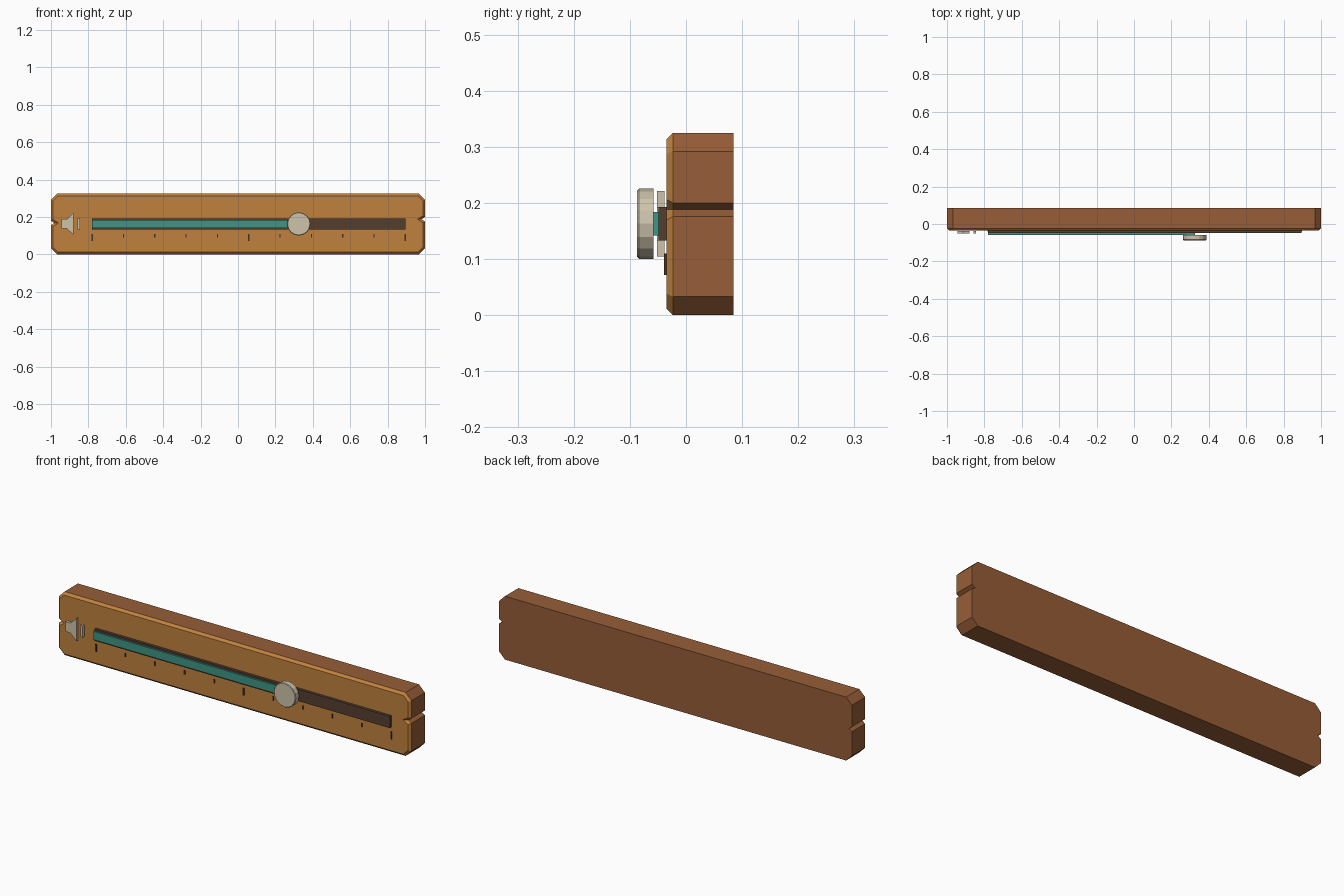
import bpy, bmesh, math
from mathutils import Matrix

if "Cube" in bpy.data.objects:
    bpy.data.objects.remove(bpy.data.objects["Cube"], do_unlink=True)


def material(name, rgb):
    m = bpy.data.materials.new(name)
    m.use_nodes = True
    m.diffuse_color = (*rgb, 1)
    m.node_tree.nodes["Principled BSDF"].inputs["Base Color"].default_value = (*rgb, 1)
    return m


BROWN = material("brown wood", (0.31, 0.11, 0.038))
OCHRE = material("ochre wood", (0.53, 0.22, 0.048))
DARK = material("dark brown", (0.09, 0.048, 0.03))
TICK = material("tick brown", (0.06, 0.03, 0.016))
TEAL = material("teal", (0.05, 0.30, 0.23))
CREAM = material("cream", (0.62, 0.55, 0.41))

MID = 0.163          # height of the slider axis
FACE = -0.035        # front plane of the board


def finish(name, bm, *mats):
    bmesh.ops.recalc_face_normals(bm, faces=bm.faces)
    mesh = bpy.data.meshes.new(name)
    bm.to_mesh(mesh)
    bm.free()
    for m in mats:
        mesh.materials.append(m)
    ob = bpy.data.objects.new(name, mesh)
    bpy.context.collection.objects.link(ob)
    return ob


def prism(outline, back, front):
    """Extrude an x/z outline from back to front; returns bmesh and front face."""
    bm = bmesh.new()
    base = bm.faces.new([bm.verts.new((x, back, z)) for x, z in outline])
    new = bmesh.ops.extrude_face_region(bm, geom=[base], use_keep_orig=True)["geom"]
    bmesh.ops.translate(bm, vec=(0, front - back, 0),
                        verts=[v for v in new if isinstance(v, bmesh.types.BMVert)])
    bmesh.ops.recalc_face_normals(bm, faces=bm.faces)
    return bm, next(f for f in new if isinstance(f, bmesh.types.BMFace))


def plate(name, x0, x1, z0, z1, back, front, mat):
    bm, _ = prism([(x0, z0), (x1, z0), (x1, z1), (x0, z1)], back, front)
    return finish(name, bm, mat)


# Board: chamfered corners, a small V notch in each end, bevelled ochre front
def end(side, notch):
    c, h, d, top = 0.033, 0.012, 0.018, 0.325
    pts = [(1 - c, 0), (1, c), (1, notch - h), (1 - d, notch),
           (1, notch + h), (1, top - c), (1 - c, top)]
    return [(side * x, z) for x, z in pts]


bm, front = prism(end(1, 0.188) + end(-1, 0.168)[::-1], 0.085, -0.023)
rim = bmesh.ops.inset_region(bm, faces=[front], thickness=0.012, depth=0.012,
                             use_even_offset=True)["faces"]
for f in [front, *rim]:
    f.material_index = 1
finish("board", bm, BROWN, OCHRE)

# Slider track and its filled part
START, STOP, VALUE = -0.78, 0.895, 0.325
plate("track", START, STOP, MID - 0.03, MID + 0.03, FACE, -0.049, DARK)
plate("track_fill", START, VALUE, MID - 0.021, MID + 0.021, -0.049, -0.058, TEAL)

# Knob
bm = bmesh.new()
bmesh.ops.create_cone(bm, cap_ends=True, segments=16, radius1=0.0625, radius2=0.0625,
                      depth=0.029, matrix=Matrix.Translation((VALUE, -0.0725, MID))
                      @ Matrix.Rotation(math.pi / 2, 4, "X"))
rim_edges = [e for e in bm.edges if all(v.co.y < -0.08 for v in e.verts)]
bmesh.ops.bevel(bm, geom=rim_edges, offset=0.003, segments=1, affect="EDGES")
finish("knob", bm, CREAM)

# Scale ticks, longer at both ends and the middle
for i in range(11):
    x = START + (STOP - START) * i / 10
    major = i % 5 == 0
    w = 0.004 if major else 0.003
    plate(f"tick_{i}", x - w, x + w, 0.072 if major else 0.09, 0.11, FACE, -0.039, TICK)

# Speaker icon: horn and one sound wave bar
half = [(-0.943, 0.025), (-0.915, 0.025), (-0.88, 0.058)]
horn = [(x, MID + h) for x, h in half] + [(x, MID - h) for x, h in half[::-1]]
bm, _ = prism(horn, -0.038, -0.052)
finish("speaker_horn", bm, CREAM)
plate("speaker_wave", -0.858, -0.844, MID - 0.03, MID + 0.03, -0.038, -0.052, CREAM)
